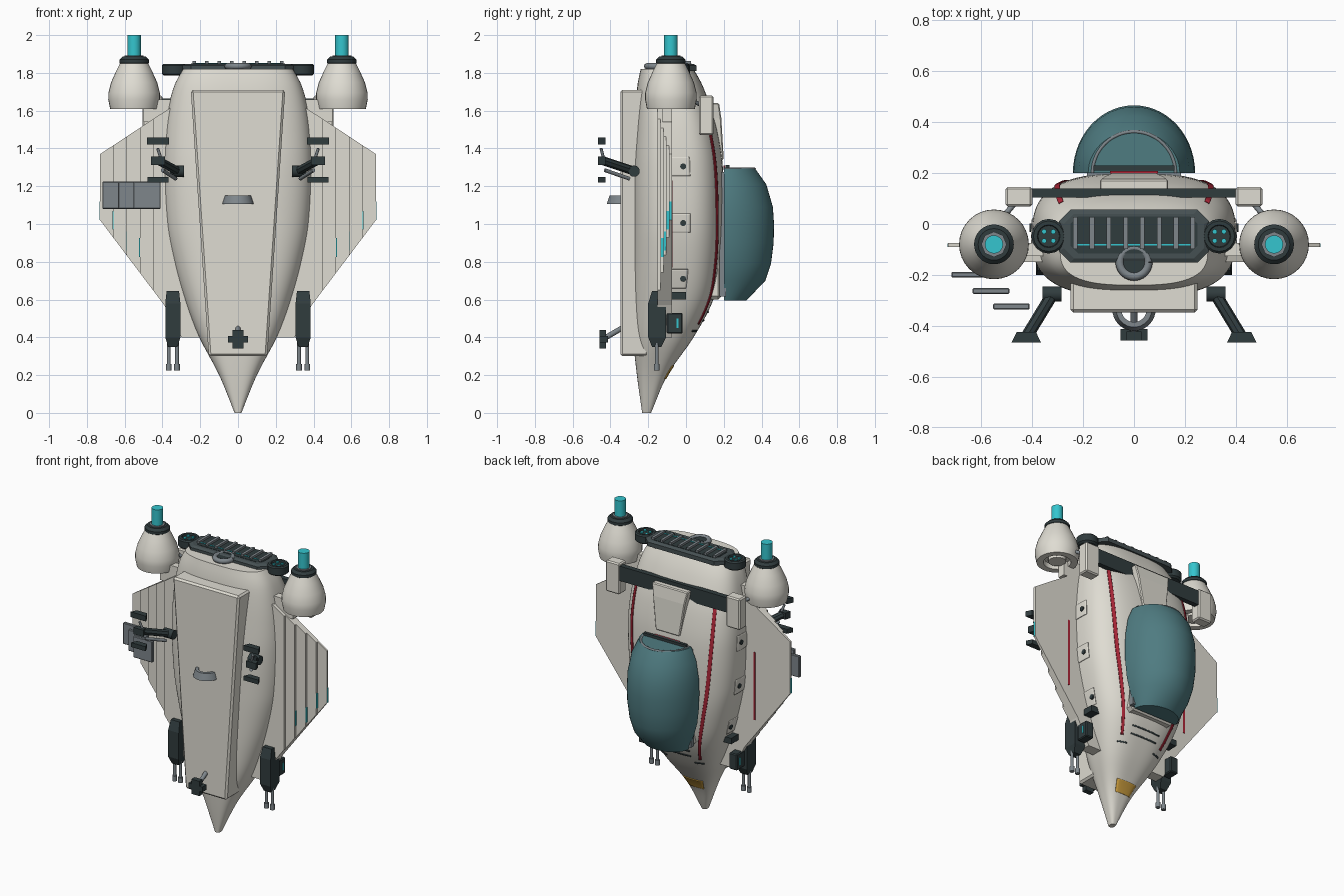
import bpy, bmesh, math
from mathutils import Vector

cube = bpy.data.objects.get("Cube")
if cube:
    bpy.data.objects.remove(cube)

def material(name, r, g, b):
    m = bpy.data.materials.new(name)
    m.use_nodes = True
    m.diffuse_color = (r, g, b, 1)
    m.node_tree.nodes["Principled BSDF"].inputs["Base Color"].default_value = (r, g, b, 1)
    return m

WHITE = material("off_white", .74, .72, .65)
DARK = material("charcoal", .03, .045, .048)
SLATE = material("slate", .06, .08, .085)
GREY = material("steel_grey", .21, .24, .26)
TEAL = material("glow_teal", .035, .56, .62)
GLASS = material("canopy_teal", .078, .2, .22)
RED = material("stripe_red", .42, .02, .04)
YELLOW = material("marking_yellow", .62, .35, .05)

def finish(name, bm, mat, smooth=False, bevel=0):
    bmesh.ops.recalc_face_normals(bm, faces=bm.faces)
    me = bpy.data.meshes.new(name)
    bm.to_mesh(me)
    bm.free()
    ob = bpy.data.objects.new(name, me)
    bpy.context.collection.objects.link(ob)
    me.materials.append(mat)
    if bevel:
        mod = ob.modifiers.new("bevel", "BEVEL")
        mod.width, mod.segments = bevel, 1
    if smooth:
        bpy.ops.object.select_all(action="DESELECT")
        ob.select_set(True)
        bpy.context.view_layer.objects.active = ob
        bpy.ops.object.shade_smooth_by_angle(angle=math.radians(35))
    return ob

def loft(name, rings, mat, smooth=True, closed=True, bevel=0):
    bm = bmesh.new()
    vs = [[bm.verts.new(p) for p in r] for r in rings]
    n = len(vs[0])
    for a, b in zip(vs, vs[1:]):
        for i in range(n if closed else n - 1):
            j = (i + 1) % n
            bm.faces.new((a[i], a[j], b[j], b[i]))
    if closed:
        bm.faces.new(vs[0])
        bm.faces.new(vs[-1])
    return finish(name, bm, mat, smooth, bevel)

def box(name, c, size, mat, bevel=0):
    bm = bmesh.new()
    bmesh.ops.create_cube(bm, size=1)
    for v in bm.verts:
        v.co = Vector([v.co[i] * size[i] + c[i] for i in range(3)])
    return finish(name, bm, mat, bevel=bevel)

def prism(name, poly, y0, y1, mat, bevel=0):
    return loft(name, [[(x, y, z) for x, z in poly] for y in (y0, y1)], mat, False, bevel=bevel)

def rod(name, a, b, r, mat, sides=16):
    a, b = Vector(a), Vector(b)
    turn = (b - a).to_track_quat("Z", "Y")
    rings = [[p + turn @ Vector((r * math.cos(t), r * math.sin(t), 0))
              for t in (2 * math.pi * i / sides for i in range(sides))] for p in (a, b)]
    return loft(name, rings, mat, sides > 8)

def lathe(name, x, y, profile, mat, sides=32):
    return loft(name, [[(x + r * math.cos(2 * math.pi * i / sides), y + r * math.sin(2 * math.pi * i / sides), z)
                        for i in range(sides)] for r, z in profile], mat)

def arc(name, c, r, a0, a1, tube, mat):
    cu = bpy.data.curves.new(name, "CURVE")
    cu.dimensions, cu.bevel_depth, cu.bevel_resolution = "3D", tube, 2
    sp = cu.splines.new("POLY")
    sp.points.add(24)
    for i, p in enumerate(sp.points):
        t = math.radians(a0 + (a1 - a0) * i / 24)
        p.co = (c[0] + r * math.cos(t), c[1] + r * math.sin(t), c[2], 1)
    cu.materials.append(mat)
    bpy.context.collection.objects.link(bpy.data.objects.new(name, cu))

# Hull: height, half width, belly and back
SECTIONS = [(0, .018, -.232, -.185), (.2, .1, -.26, -.098), (.4, .205, -.28, .04), (.6, .285, -.285, .145),
            (.8, .345, -.285, .185), (1, .385, -.285, .198), (1.3, .4, -.285, .195), (1.5, .388, -.275, .165),
            (1.65, .362, -.265, .12), (1.75, .33, -.255, .08), (1.82, .29, -.24, .04)]

def slope(k, i):
    a, b = SECTIONS[max(k - 1, 0)], SECTIONS[min(k + 1, len(SECTIONS) - 1)]
    return (b[i] - a[i]) / (b[0] - a[0])

def hull_point(z, deg, off=0):
    k = next((i for i in range(len(SECTIONS) - 2) if z <= SECTIONS[i + 1][0]), len(SECTIONS) - 2)
    a, b = SECTIONS[k], SECTIONS[k + 1]
    d = b[0] - a[0]
    f = (z - a[0]) / d
    ease = f * f * (3 - 2 * f)
    w, lo, hi = (a[i] + (b[i] - a[i]) * ease + d * f * (1 - f) * ((1 - f) * slope(k, i) - f * slope(k + 1, i))
                 for i in (1, 2, 3))
    c, s = math.cos(math.radians(deg)), math.sin(math.radians(deg))
    px = math.copysign(abs(c) ** .7, c) * (w + off)
    py = math.copysign(abs(s) ** .7, s) * ((hi - lo) / 2 + off)
    return (px, (lo + hi) / 2 + py, z)

loft("hull", [[hull_point(1.82 * i / 52, d * 4) for d in range(90)] for i in range(53)], WHITE)

def hull_patch(name, z0, z1, d0, d1, mat, off=.004, lean=0, n=14):
    rings = []
    for i in range(n + 1):
        z = z0 + (z1 - z0) * i / n
        rings.append([hull_point(z, d0 + lean * (1 - i / n) + (d1 - d0) * j / 6, off) for j in range(7)])
    ob = loft(name, rings, mat, closed=False)
    mod = ob.modifiers.new("thickness", "SOLIDIFY")
    mod.thickness, mod.offset = .005, 0

hull_patch("nose_marking", .18, .25, 62, 118, YELLOW, .002)
for i, (z, d, span) in enumerate(((.53, 74, 32), (.485, 74, 32), (.43, 50, 20), (.43, 110, 20))):
    hull_patch(f"nose_slit_{i}", z, z + .008, d, d + span, DARK, .002, n=2)

# Belly plate, tapering to the nose
prism("belly_plate", [(-.25, 1.71), (.25, 1.71), (.155, .3), (-.155, .3)], -.348, -.2, WHITE, .012)
half_turn = [math.pi * (1 + i / 16) for i in range(17)]
loft("belly_handle", [[(r * math.cos(t), -.335 + r * math.sin(t), z) for r, z in
     ((.05, 1.105), (.085, 1.105), (.07, 1.15), (.05, 1.15))] for t in half_turn], GREY)

# Canopy
def arch(w, h, z, base=.2):
    return [(w * math.cos(math.pi * i / 28), base + h * math.sin(math.pi * i / 28), z) for i in range(29)]

loft("canopy", [arch(*p) for p in ((.16, .12, .595), (.2, .22, .7), (.225, .25, .79), (.238, .264, .9), (.24, .266, 1),
                                   (.237, .26, 1.09), (.217, .225, 1.21), (.18, .165, 1.295))], GLASS)
arc("canopy_end_frame", (0, .2, 1.292), .163, 0, 180, .007, GREY)
box("canopy_base", (0, .195, .945), (.37, .035, .66), GREY)
box("canopy_pedestal", (0, .115, .94), (.34, .15, .68), WHITE, .02)
box("canopy_hinge", (0, .22, 1.3), (.32, .02, .025), DARK)
box("canopy_hinge_stripe", (0, .203, 1.3), (.19, .009, .02), RED)

# Rear bar with centre fin
box("rear_bar", (0, .122, 1.615), (.84, .035, .1), DARK)
loft("rear_fin", [[(-w, y0, z), (w, y0, z), (w, y1, z), (-w, y1, z)] for w, y0, y1, z in
                  ((.09, .12, .2, 1.34), (.12, .1, .187, 1.56), (.135, .08, .175, 1.64))], WHITE, False, bevel=.006)

# Engine grille on the top end
def octagon(w, lo, hi, cut, z):
    return [(-w + cut, lo, z), (w - cut, lo, z), (w, lo + cut, z), (w, hi - cut, z),
            (w - cut, hi, z), (-w + cut, hi, z), (-w, hi - cut, z), (-w, lo + cut, z)]

loft("grille_frame", [octagon(.295, -.152, .056, .045, 1.81), octagon(.295, -.152, .056, .045, 1.838),
                      octagon(.275, -.135, .04, .04, 1.848)], SLATE, False)
loft("grille_panel", [octagon(.25, -.115, .03, .03, z) for z in (1.84, 1.85)], DARK, False)
box("grille_glow", (0, -.082, 1.851), (.46, .005, .005), TEAL)
for i in range(8):
    box(f"grille_bar_{i}", (-.231 + i * .066, -.035, 1.854), (.018, .125, .02), GREY)
arc("exhaust_ring", (0, -.15, 1.835), .056, 0, 360, .017, GREY)
rod("exhaust_core", (0, -.15, 1.8), (0, -.15, 1.842), .05, DARK)

# Wing outline heights
def wing_top(x):
    return 1.37 + (.73 - x) * .66

def wing_low(x):
    pts = [(.2, .4), (.3, .4), (.39, .57), (.73, 1.02)]
    for (a, za), (b, zb) in zip(pts, pts[1:]):
        if x <= b:
            return za + (zb - za) * (x - a) / (b - a)
    return zb

STEPS = [.2, .3, .39, .45, .52, .59, .66, .73]
for s, side in ((1, "left"), (-1, "right")):
    # Stepped wing slats
    for i, (a, b) in enumerate(zip(STEPS, STEPS[1:])):
        front = -.15 + max(0, i - 2) * .015
        prism(f"{side}_wing_slat_{i}", [(s * a, wing_low(a)), (s * b, wing_low(b)), (s * b, wing_top(b)),
                                        (s * a, wing_top(a))], front, -.075, WHITE)
    box(f"{side}_wing_stripe", (s * .462, -.0745, 1), (.013, .005, .46), RED)
    for i, (x, y, z) in enumerate(((.661, -.097, 1.02), (.591, -.11, .91), (.521, -.125, .875), (.73, -.083, 1.07))):
        box(f"{side}_wing_light_{i}", (s * x, y, z), (.006, .014, .1), TEAL)

    # Hull stripe, side panels and thrusters
    d0, d1, lean = (43, 48, 13) if s > 0 else (137, 132, -13)
    hull_patch(f"{side}_hull_stripe", .47, 1.64, d0, d1, RED, lean=lean, n=40)
    mid = 2 if s > 0 else 178
    for i, z in enumerate((.71, 1.005, 1.305)):
        hull_patch(f"{side}_side_panel_{i}", z - .05, z + .05, mid - 7, mid + 7, WHITE, .002)
        p = hull_point(z, mid)
        rod(f"{side}_thruster_{i}", (p[0] - s * .03, -.015, z), (p[0] + s * .01, -.015, z), .016, DARK)

    # Engine pod with glowing nozzle
    lathe(f"{side}_engine_pod", s * .55, -.08, [(.08, 1.64), (.085, 1.61), (.127, 1.61), (.137, 1.66), (.136, 1.695),
          (.122, 1.75), (.095, 1.81), (.075, 1.85)], WHITE)
    lathe(f"{side}_engine_collar", s * .55, -.08, [(.07, 1.845), (.078, 1.852), (.078, 1.87), (.062, 1.886)], DARK)
    rod(f"{side}_engine_intake", (s * .55, -.08, 1.615), (s * .55, -.08, 1.65), .055, WHITE)
    rod(f"{side}_engine_nozzle", (s * .55, -.08, 1.87), (s * .55, -.08, 1.892), .05, GREY, 8)
    rod(f"{side}_engine_glow", (s * .55, -.08, 1.87), (s * .55, -.08, 2), .036, TEAL)
    box(f"{side}_engine_bracket", (s * .452, .107, 1.575), (.105, .075, .21), WHITE, .008)
    rod(f"{side}_engine_strut", (s * .47, .08, 1.63), (s * .52, .02, 1.66), .011, GREY)
    box(f"{side}_engine_pylon", (s * .42, -.1, 1.6), (.16, .05, .12), WHITE)

    # Round lamp cluster
    lathe(f"{side}_lamp", s * .335, -.048, [(.055, 1.785), (.068, 1.795), (.068, 1.84), (.06, 1.848), (.045, 1.848),
                                            (.042, 1.838)], DARK, 16)
    for i in range(4):
        x, y = s * .335 + (i % 2 - .5) * .036, -.048 + (i // 2 - .5) * .036
        rod(f"{side}_lamp_bulb_{i}", (x, y, 1.83), (x, y, 1.846), .01, TEAL, 8)

    # Twin-barrel gun
    g = s * .345
    loft(f"{side}_gun_body", [[(g - w, y0, z), (g + w, y0, z), (g + w, y1, z), (g - w, y1, z)] for w, y0, y1, z in
         ((.025, -.18, -.13, .35), (.04, -.2, -.105, .4), (.04, -.2, -.105, .58), (.033, -.18, -.12, .645))], DARK, False)
    for dx in (-.022, .022):
        rod(f"{side}_gun_barrel", (g + dx, -.155, .25), (g + dx, -.155, .37), .01, GREY)
        rod(f"{side}_gun_muzzle", (g + dx, -.155, .225), (g + dx, -.155, .26), .015, GREY)
    box(f"{side}_gun_pack", (s * .34, -.06, .475), (.06, .085, .11), DARK, .006)
    box(f"{side}_gun_light", (s * .371, -.045, .475), (.006, .01, .05), TEAL)
    box(f"{side}_gun_mount", (s * .31, -.04, .62), (.06, .08, .04), DARK)

    # Landing leg with three pads
    rod(f"{side}_leg_pivot", (s * .285, -.275, 1.28), (s * .36, -.275, 1.28), .03, DARK)
    rod(f"{side}_leg", (s * .32, -.275, 1.28), (s * .42, -.44, 1.335), .024, DARK, 8)
    rod(f"{side}_leg_piston", (s * .33, -.3, 1.24), (s * .4, -.43, 1.285), .01, GREY)
    rod(f"{side}_foot_strut", (s * .4, -.43, 1.32), (s * .425, -.45, 1.4), .008, GREY)
    for i, (z, w, h) in enumerate(((1.235, .11, .03), (1.335, .075, .045), (1.44, .115, .036))):
        loft(f"{side}_foot_pad_{i}", [[(s * .423 - k, y, z - h / 2), (s * .423 + k, y, z - h / 2),
             (s * .423 + k, y, z + h / 2), (s * .423 - k, y, z + h / 2)] for k, y in ((w / 2, -.465), (w / 3, -.425))],
             DARK, False)

# Nose landing leg
rod("nose_leg", (0, -.32, .46), (0, -.44, .39), .014, GREY)
box("nose_foot", (0, -.44, .39), (.06, .035, .1), DARK)
box("nose_foot_pad", (0, -.435, .39), (.105, .045, .035), DARK)

# Boarding steps beside the right wing
for i, (x, y) in enumerate(((-.645, -.2), (-.562, -.263), (-.482, -.324))):
    box(f"boarding_step_{i}", (x, y, 1.152), (.145, .022, .145), GREY, .004)
